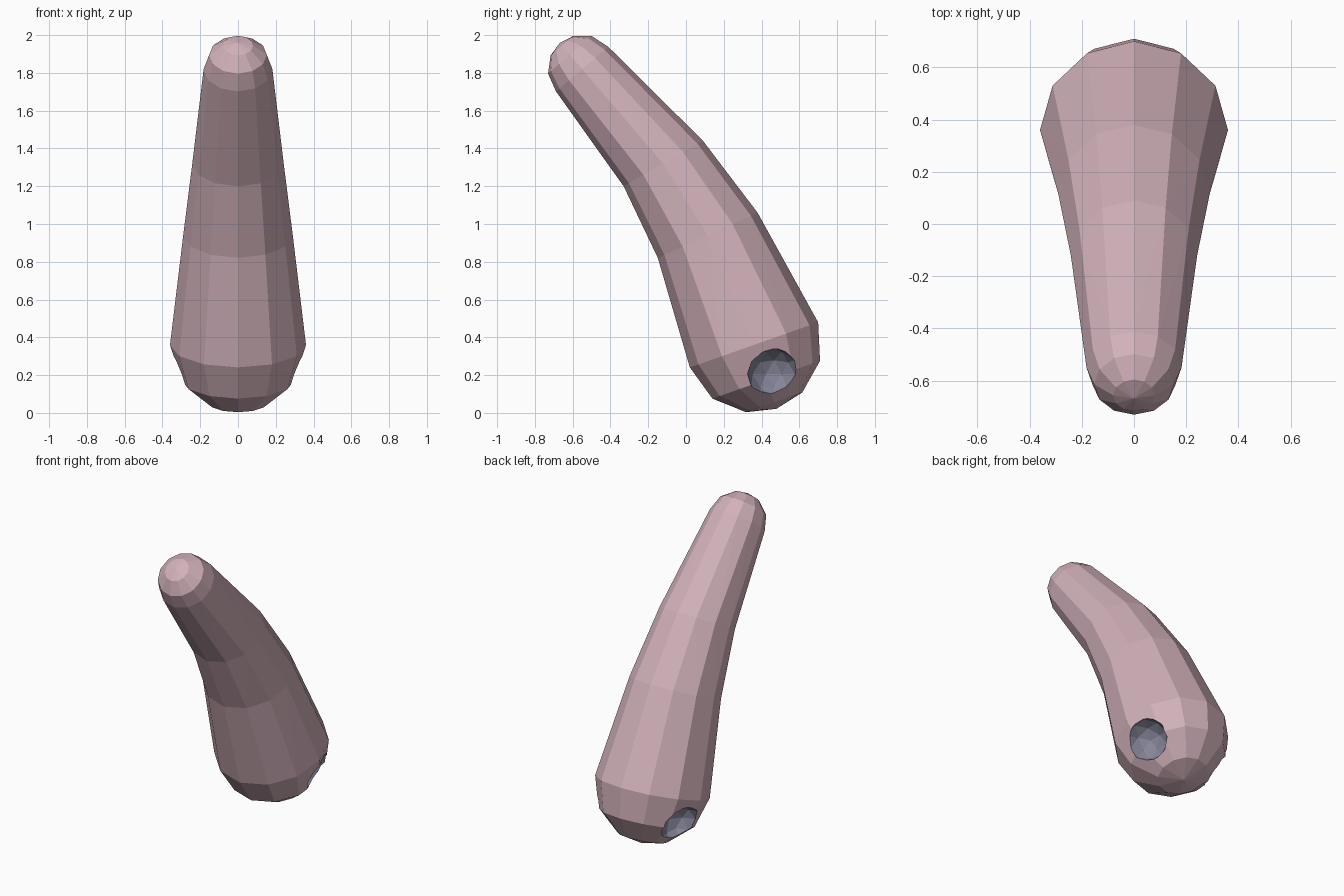
import bpy, bmesh
from math import sin, cos, pi, radians
from mathutils import Vector

if "Cube" in bpy.data.objects:
    bpy.data.objects.remove(bpy.data.objects["Cube"])

SIDES = 12


def material(name, rgb):
    m = bpy.data.materials.new(name)
    m.diffuse_color = (*rgb, 1)
    m.use_nodes = True
    m.node_tree.nodes["Principled BSDF"].inputs["Base Color"].default_value = m.diffuse_color
    return m


pink = material("dusty pink", (0.64, 0.44, 0.49))
grey = material("slate grey", (0.24, 0.24, 0.32))


def ring(bm, y, z, r, ny, nz):
    """Circle of vertices round (0, y, z), facing along the spine direction."""
    n = Vector((0, ny, nz)).normalized()
    u, v = Vector((1, 0, 0)), Vector((0, n.z, -n.y))
    c = Vector((0, y, z))
    return [bm.verts.new(c + r * (cos(a) * u + sin(a) * v))
            for a in (2 * pi * i / SIDES for i in range(SIDES))]


# spine: y, z, radius, direction y, direction z
spine = [(0.36, 0.36, 0.36, -0.33, 0.94), (0.115, 0.94, 0.29, -0.41, 0.91),
         (-0.12, 1.32, 0.242, -0.5, 0.87), (-0.55, 1.82, 0.182, -0.65, 0.76)]


def cap_section(s, deg, sign):
    y, z, r, ny, nz = s
    d = sign * r * sin(radians(deg))
    return (y + ny * d, z + nz * d, r * cos(radians(deg)), ny, nz)


sections = ([cap_section(spine[0], a, -1) for a in (64, 33)] + spine
            + [cap_section(spine[-1], a, 1) for a in (33, 64)])

# bent tapered body with rounded ends
bm = bmesh.new()
rings = [ring(bm, *s) for s in sections]
for a, b in zip(rings, rings[1:]):
    for i in range(SIDES):
        j = (i + 1) % SIDES
        bm.faces.new((a[i], a[j], b[j], b[i]))
for s, sign, loop in ((spine[0], -1, rings[0]), (spine[-1], 1, rings[-1])):
    y, z, r, ny, nz = s
    pole = bm.verts.new((0, y + sign * r * ny, z + sign * r * nz))
    for i in range(SIDES):
        bm.faces.new((loop[i], loop[(i + 1) % SIDES], pole))
bmesh.ops.triangulate(bm, faces=[f for f in bm.faces if len(f.verts) == 4])
bmesh.ops.recalc_face_normals(bm, faces=bm.faces)
mesh = bpy.data.meshes.new("bent_body")
bm.to_mesh(mesh)
bm.free()
mesh.materials.append(pink)
mesh.materials.append(grey)
body = bpy.data.objects.new("bent_body", mesh)
bpy.context.collection.objects.link(body)

# round grey sockets cut into both sides of the thick end
for side in (-1, 1):
    bpy.ops.mesh.primitive_ico_sphere_add(subdivisions=2, radius=0.14,
                                          location=(side * 0.3, 0.465, 0.205))
    cutter = bpy.context.object
    cutter.name = "socket_cutter"
    cutter.hide_render = True
    cutter.data.materials.append(grey)
    mod = body.modifiers.new("socket", 'BOOLEAN')
    mod.object = cutter
    mod.operation = 'DIFFERENCE'
    mod.solver = 'EXACT'
    mod.material_mode = 'TRANSFER'
    bpy.context.view_layer.objects.active = body
    bpy.ops.object.modifier_apply(modifier=mod.name)
    bpy.data.objects.remove(cutter)
